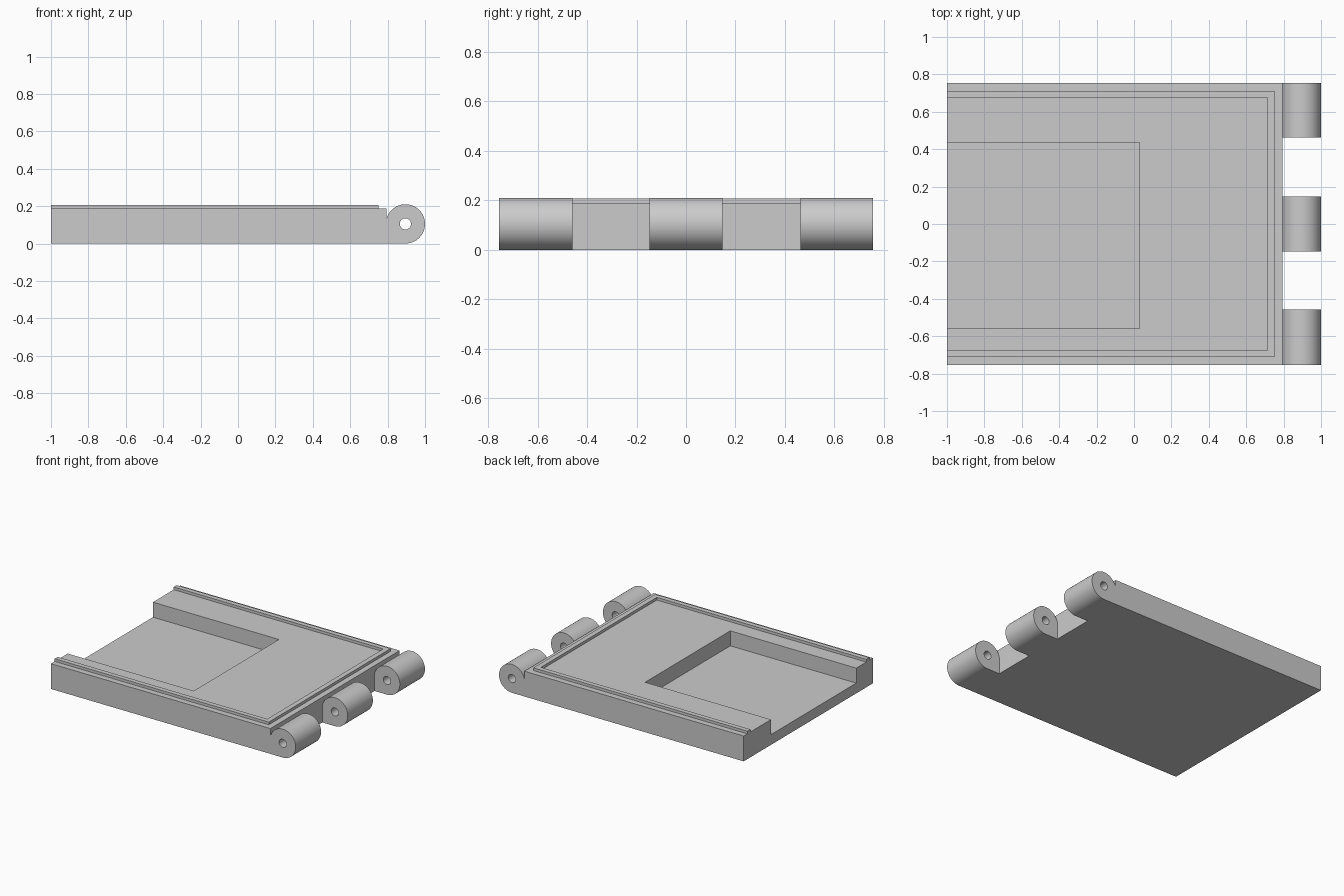
import bpy, bmesh
from math import pi, sin, cos, radians
from mathutils import Vector

cube = bpy.data.objects.get("Cube")
if cube:
    bpy.data.objects.remove(cube, do_unlink=True)

grey = bpy.data.materials.new("light grey")
grey.use_nodes = True
grey.diffuse_color = (0.6, 0.6, 0.6, 1)
grey.node_tree.nodes["Principled BSDF"].inputs["Base Color"].default_value = (0.6, 0.6, 0.6, 1)


def prism(name, points, offset):
    """Extrude a closed outline of 3D points along an offset."""
    bm = bmesh.new()
    face = bm.faces.new([bm.verts.new(p) for p in points])
    made = bmesh.ops.extrude_face_region(bm, geom=[face], use_keep_orig=True)
    bmesh.ops.translate(bm, vec=Vector(offset),
                        verts=[v for v in made["geom"] if isinstance(v, bmesh.types.BMVert)])
    bmesh.ops.recalc_face_normals(bm, faces=bm.faces)
    mesh = bpy.data.meshes.new(name)
    bm.to_mesh(mesh)
    bm.free()
    mesh.materials.append(grey)
    obj = bpy.data.objects.new(name, mesh)
    bpy.context.collection.objects.link(obj)
    return obj


def plate(name, outline, low, high):
    return prism(name, [(x, y, low) for x, y in outline], (0, 0, high - low))


def side_profile(name, outline, y0, y1):
    return prism(name, [(x, y0, z) for x, z in outline], (0, y1 - y0, 0))


def cut(obj, cutter):
    """Subtract the cutter, then remove it."""
    mod = obj.modifiers.new("cut", "BOOLEAN")
    mod.operation = "DIFFERENCE"
    mod.solver = "EXACT"
    mod.object = cutter
    bpy.context.view_layer.objects.active = obj
    bpy.ops.object.modifier_apply(modifier=mod.name)
    bpy.data.objects.remove(cutter, do_unlink=True)


def rectangle(x0, x1, y0, y1):
    return [(x0, y0), (x1, y0), (x1, y1), (x0, y1)]


def arc(radius, start, end, steps):
    return [(PIN_X + radius * cos(start + (end - start) * i / steps),
             PIN_Z + radius * sin(start + (end - start) * i / steps)) for i in range(steps + 1)]


HALF = 0.755          # half the width of the plate
EDGE = 0.793          # hinge side of the plate
TOP = 0.187           # main top surface
PIN_X, PIN_Z, R = 0.895, 0.105, 0.105

# Plate with a pocket open at the free end
body = plate("base_plate", rectangle(-1, EDGE, -HALF, HALF), 0, TOP)
cut(body, plate("pocket_cutter", rectangle(-1.2, 0.03, -0.56, 0.435), 0.076, 0.4))

# Raised lip along three sides
outer, inner = 0.712, 0.677
plate("raised_lip", [(-1, -outer), (0.75, -outer), (0.75, outer), (-1, outer),
                     (-1, inner), (0.713, inner), (0.713, -inner), (-1, -inner)],
      TOP, 0.207)

# Hinge knuckles: round barrel with a flat foot joining the plate
barrel = [(EDGE - 0.003, 0)] + arc(R, -pi / 2, pi, 48)
for name, y0, y1 in (("front", -HALF, -0.458), ("middle", -0.147, 0.147), ("back", 0.462, HALF)):
    knuckle = side_profile(name + "_hinge_knuckle", barrel, y0, y1)
    cut(knuckle, side_profile("pin_hole_cutter", arc(0.03, 0, 2 * pi, 32)[:-1], y0 - 0.1, y1 + 0.1))
    bpy.ops.object.select_all(action="DESELECT")
    knuckle.select_set(True)
    bpy.context.view_layer.objects.active = knuckle
    bpy.ops.object.shade_smooth_by_angle(angle=radians(30))
